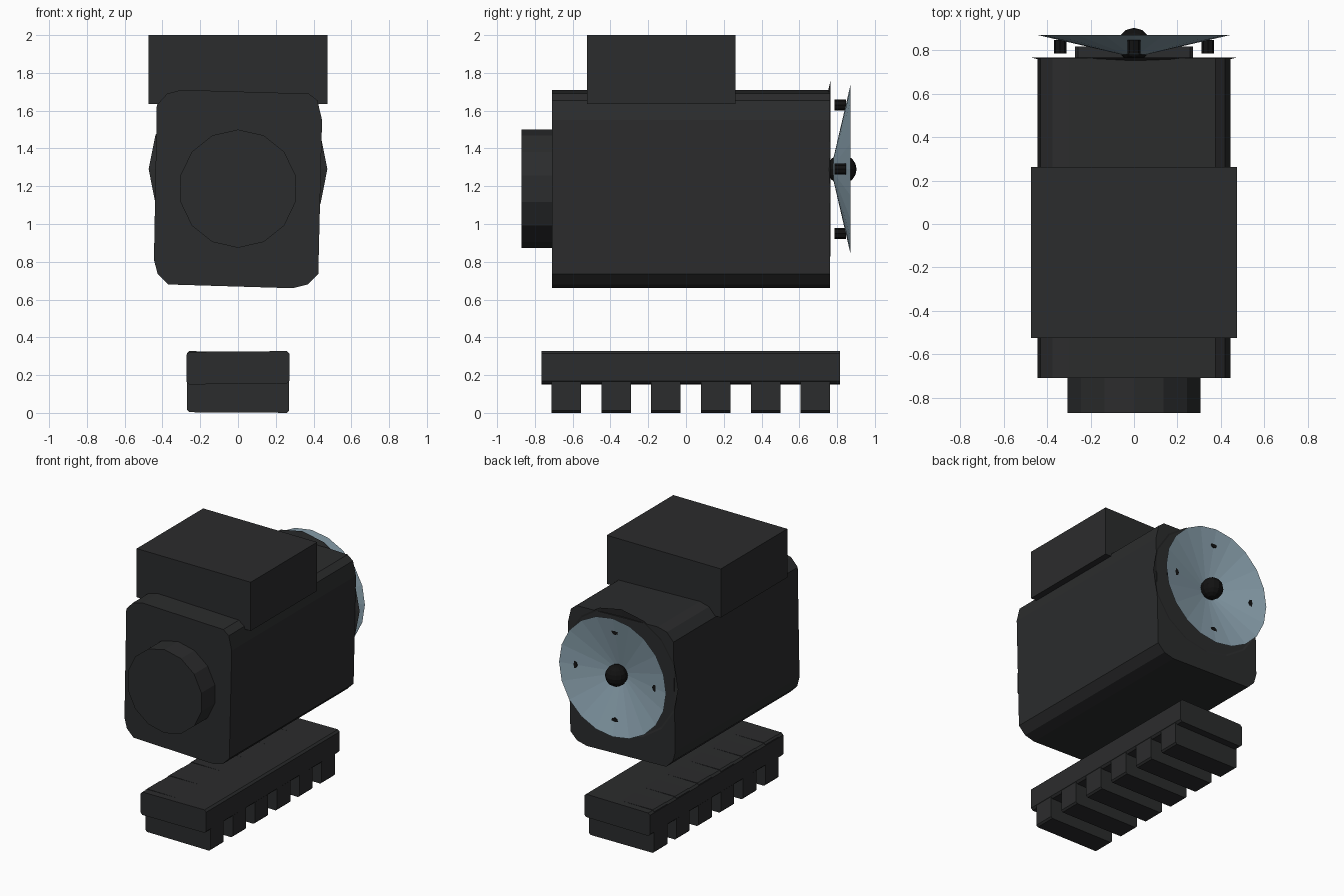
import bpy, bmesh
from math import pi, sin, cos

if "Cube" in bpy.data.objects:
    bpy.data.objects.remove(bpy.data.objects["Cube"])


def material(name, rgb):
    m = bpy.data.materials.new(name)
    m.diffuse_color = (*rgb, 1)
    m.use_nodes = True
    m.node_tree.nodes["Principled BSDF"].inputs["Base Color"].default_value = m.diffuse_color
    return m


DARK = material("dark_metal", (0.024, 0.025, 0.026))
BLACK = material("black", (0.006, 0.006, 0.006))
BLUE = material("pale_blue", (0.27, 0.38, 0.45))


def finish(name, bm, mat):
    bmesh.ops.recalc_face_normals(bm, faces=bm.faces)
    me = bpy.data.meshes.new(name)
    bm.to_mesh(me)
    bm.free()
    me.materials.append(mat)
    ob = bpy.data.objects.new(name, me)
    bpy.context.collection.objects.link(ob)
    return ob


def loft(name, rings, mat, caps=True):
    """Join rings of 3D points, each with the same count."""
    bm = bmesh.new()
    loops = [[bm.verts.new(p) for p in r] for r in rings]
    n = len(loops[0])
    for a, b in zip(loops, loops[1:]):
        for i in range(n):
            j = (i + 1) % n
            bm.faces.new((a[i], a[j], b[j], b[i]))
    if caps:
        bm.faces.new(loops[0])
        bm.faces.new(loops[-1])
    bmesh.ops.remove_doubles(bm, verts=bm.verts, dist=1e-5)
    return finish(name, bm, mat)


def prism(name, pts, y0, y1, mat):
    """Extrude an (x, z) outline along y."""
    return loft(name, [[(x, y, z) for x, z in pts] for y in (y0, y1)], mat)


def lathe(name, n, profile, cx, cz, mat, caps=True):
    """Turn (y, radius) pairs about an axis parallel to y."""
    ang = [pi / 2 + 2 * pi * i / n for i in range(n)]
    rings = [[(cx + r * cos(a), y, cz + r * sin(a)) for a in ang] for y, r in profile]
    return loft(name, rings, mat, caps)


def chamfered(w, z0, z1, c, skew):
    """Chamfered rectangle outline, slightly skewed left to right."""
    pts = [(-w + c, z0), (w - c, z0), (w, z0 + c), (w, z1 - c),
           (w - c, z1), (-w + c, z1), (-w, z1 - c), (-w, z0 + c)]
    return [(x, z + skew * x) for x, z in pts]


# Main housing
prism("housing", [(-.30, 1.71), (.375, 1.69), (.42, 1.655), (.445, 1.55),
                  (.425, .735), (.37, .68), (.29, .66), (-.37, .68),
                  (-.425, .735), (-.445, .81), (-.43, 1.63), (-.375, 1.69)],
      -.71, .763, DARK)

# Top box
prism("top_box", [(-.473, 1.635), (.473, 1.635), (.473, 2), (-.473, 2)], -.525, .263, DARK)

# Front round cap
lathe("front_cap", 14, [(-.87, .313), (-.70, .313)], 0, 1.187, DARK)

# Shallow backing cone behind the reflector
lathe("backing_cone", 16, [(.655, .001), (.766, .473)], 0, 1.29, DARK, caps=False)

# Open reflector dish with centre bulb
CZ = 1.29
lathe("reflector_dish", 20, [(.767, .001), (.87, .444)], 0, CZ, BLUE, caps=False)
bm = bmesh.new()
bmesh.ops.create_uvsphere(bm, u_segments=12, v_segments=8, radius=.078)
bmesh.ops.translate(bm, verts=bm.verts, vec=(0, .825, CZ))
finish("centre_bulb", bm, BLACK)

# Four screws around the dish
for i in range(4):
    a = i * pi / 2
    lathe(f"dish_screw_{i + 1}", 8, [(.786, .029), (.846, .029)],
          .34 * cos(a), CZ + .34 * sin(a), BLACK)

# Toothed mounting rail
prism("rail_slab", chamfered(.272, .153, .325, .014, .008), -.765, .816, DARK)
for i in range(6):
    y = -.711 + i * .2635
    prism(f"rail_tooth_{i + 1}", chamfered(.27, .002, .325, .012, -.006), y, y + .156, DARK)
